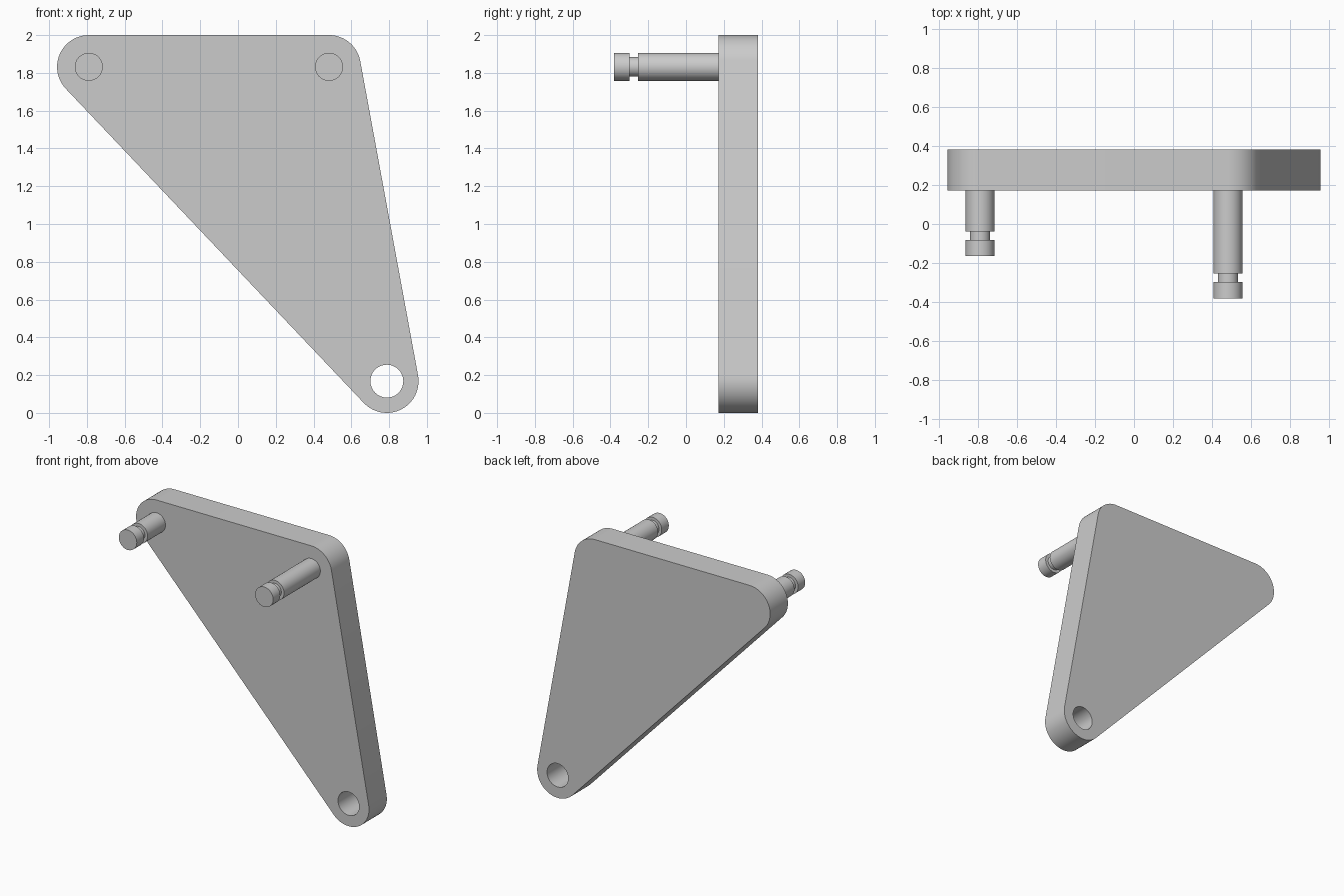
import bpy, bmesh, math
from mathutils import Vector, Matrix

cube = bpy.data.objects.get("Cube")
if cube:
    bpy.data.objects.remove(cube, do_unlink=True)

# Single plain grey for the whole bracket
grey = bpy.data.materials.new("plain_grey")
grey.use_nodes = True
colour = (0.6, 0.6, 0.6, 1)
grey.diffuse_color = colour
grey.node_tree.nodes["Principled BSDF"].inputs["Base Color"].default_value = colour

BACK, FACE = 0.381, 0.172
RADIUS = 0.168
# Corner centres (x, z), counter-clockwise seen from the front
LOWER, RIGHT_TOP, LEFT_TOP = Vector((0.788, 0.168)), Vector((0.482, 1.832)), Vector((-0.79, 1.832))


def make_object(name, bm):
    bmesh.ops.recalc_face_normals(bm, faces=bm.faces)
    mesh = bpy.data.meshes.new(name)
    bm.to_mesh(mesh)
    bm.free()
    mesh.materials.append(grey)
    obj = bpy.data.objects.new(name, mesh)
    bpy.context.collection.objects.link(obj)
    return obj


def smooth(obj):
    bpy.ops.object.select_all(action="DESELECT")
    obj.select_set(True)
    bpy.context.view_layer.objects.active = obj
    bpy.ops.object.shade_smooth_by_angle(angle=math.radians(30))


def rounded_outline(centres, radius, steps=20):
    """Arcs around each centre, joined by tangent straight edges."""
    points = []
    count = len(centres)
    for i, c in enumerate(centres):
        came, goes = c - centres[i - 1], centres[(i + 1) % count] - c
        start = math.atan2(-came.x, came.y)
        sweep = (math.atan2(-goes.x, goes.y) - start) % math.tau
        for s in range(steps + 1):
            a = start + sweep * s / steps
            points.append((c.x + radius * math.cos(a), c.y + radius * math.sin(a)))
    return points


def lathe_pin(name, centre, profile, segments=48):
    """Spin a (radius, y) profile around an axis running along y."""
    bm = bmesh.new()
    rings = []
    for r, y in profile:
        ring = []
        for s in range(segments):
            a = math.tau * s / segments
            ring.append(bm.verts.new((centre.x + r * math.cos(a), y, centre.y + r * math.sin(a))))
        rings.append(ring)
    for a, b in zip(rings, rings[1:]):
        for s in range(segments):
            t = (s + 1) % segments
            bm.faces.new((a[s], a[t], b[t], b[s]))
    bm.faces.new(rings[0])
    bm.faces.new(rings[-1])
    smooth(make_object(name, bm))


# Triangular plate with rounded corners
bm = bmesh.new()
outline = rounded_outline([LOWER, RIGHT_TOP, LEFT_TOP], RADIUS)
front = bm.faces.new([bm.verts.new((x, FACE, z)) for x, z in outline])
extruded = bmesh.ops.extrude_face_region(bm, geom=[front], use_keep_orig=True)
moved = [g for g in extruded["geom"] if isinstance(g, bmesh.types.BMVert)]
bmesh.ops.translate(bm, verts=moved, vec=(0, BACK - FACE, 0))
plate = make_object("plate", bm)

# Through hole in the lower corner
bm = bmesh.new()
place = Matrix.Translation((LOWER.x, (FACE + BACK) / 2, LOWER.y)) @ Matrix.Rotation(math.pi / 2, 4, "X")
bmesh.ops.create_cone(bm, cap_ends=True, segments=48, radius1=0.087, radius2=0.087, depth=1, matrix=place)
cutter = make_object("hole_cutter", bm)
cutter.hide_render = True
cut = plate.modifiers.new("hole", "BOOLEAN")
cut.operation, cut.solver, cut.object = "DIFFERENCE", "EXACT", cutter
bpy.context.view_layer.objects.active = plate
bpy.ops.object.modifier_apply(modifier=cut.name)
bpy.data.objects.remove(cutter, do_unlink=True)
smooth(plate)

# Grooved pins: short on the right side, long on the left
PIN, NECK = 0.074, 0.052
for name, centre, tip in (("right_short_pin", LEFT_TOP, -0.165), ("left_long_pin", RIGHT_TOP, -0.381)):
    head, shank = tip + 0.083, tip + 0.127
    lathe_pin(name, centre, [(PIN, tip), (PIN, head), (NECK, head),
                             (NECK, shank), (PIN, shank), (PIN, FACE + 0.001)])
